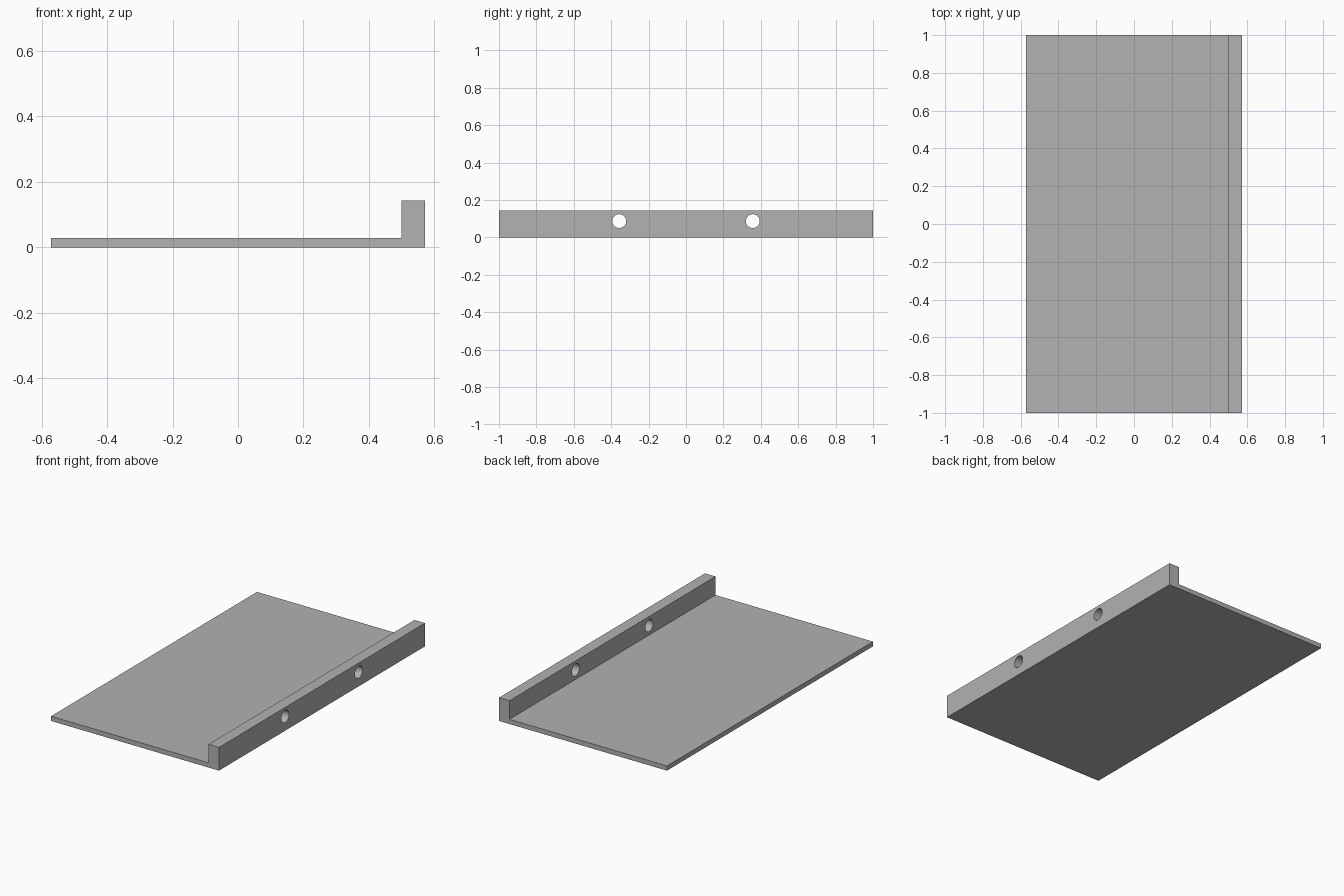
import bpy, bmesh, math

if "Cube" in bpy.data.objects:
    bpy.data.objects.remove(bpy.data.objects["Cube"], do_unlink=True)

HALF_X, HALF_Y = 0.571, 1.0
PLATE_Z, RAIL_Z, RAIL_X = 0.029, 0.143, 0.5
HOLE_Y, HOLE_Z, HOLE_R = 0.357, 0.087, 0.037

grey = bpy.data.materials.new("mid_grey")
grey.use_nodes = True
colour = (0.445, 0.445, 0.445, 1)
grey.diffuse_color = colour
grey.node_tree.nodes["Principled BSDF"].inputs["Base Color"].default_value = colour

# L-shaped section extruded along the length: flat plate with upright rail
profile = [(-HALF_X, 0), (HALF_X, 0), (HALF_X, RAIL_Z),
           (RAIL_X, RAIL_Z), (RAIL_X, PLATE_Z), (-HALF_X, PLATE_Z)]
bm = bmesh.new()
face = bm.faces.new([bm.verts.new((x, -HALF_Y, z)) for x, z in profile])
extruded = bmesh.ops.extrude_face_region(bm, geom=[face])["geom"]
bmesh.ops.translate(bm, vec=(0, 2 * HALF_Y, 0),
                    verts=[g for g in extruded if isinstance(g, bmesh.types.BMVert)])
bmesh.ops.recalc_face_normals(bm, faces=bm.faces)
mesh = bpy.data.meshes.new("plate_with_rail")
bm.to_mesh(mesh)
bm.free()
mesh.materials.append(grey)
plate = bpy.data.objects.new("plate_with_rail", mesh)
bpy.context.collection.objects.link(plate)

# Two round mounting holes through the rail
for side in (-1, 1):
    bpy.ops.mesh.primitive_cylinder_add(
        vertices=48, radius=HOLE_R, depth=0.3,
        location=((RAIL_X + HALF_X) / 2, side * HOLE_Y, HOLE_Z),
        rotation=(0, math.pi / 2, 0))
    cutter = bpy.context.object
    cutter.name = "hole_cutter"
    cutter.hide_render = True
    cutter.data.materials.append(grey)
    cut = plate.modifiers.new("mounting_hole", "BOOLEAN")
    cut.operation = "DIFFERENCE"
    cut.solver = "EXACT"
    cut.object = cutter
    bpy.context.view_layer.objects.active = plate
    bpy.ops.object.modifier_apply(modifier=cut.name)
    bpy.data.objects.remove(cutter, do_unlink=True)

# Smooth hole walls, sharp edges elsewhere
bpy.ops.object.select_all(action="DESELECT")
plate.select_set(True)
bpy.context.view_layer.objects.active = plate
bpy.ops.object.shade_smooth_by_angle(angle=math.radians(30))
